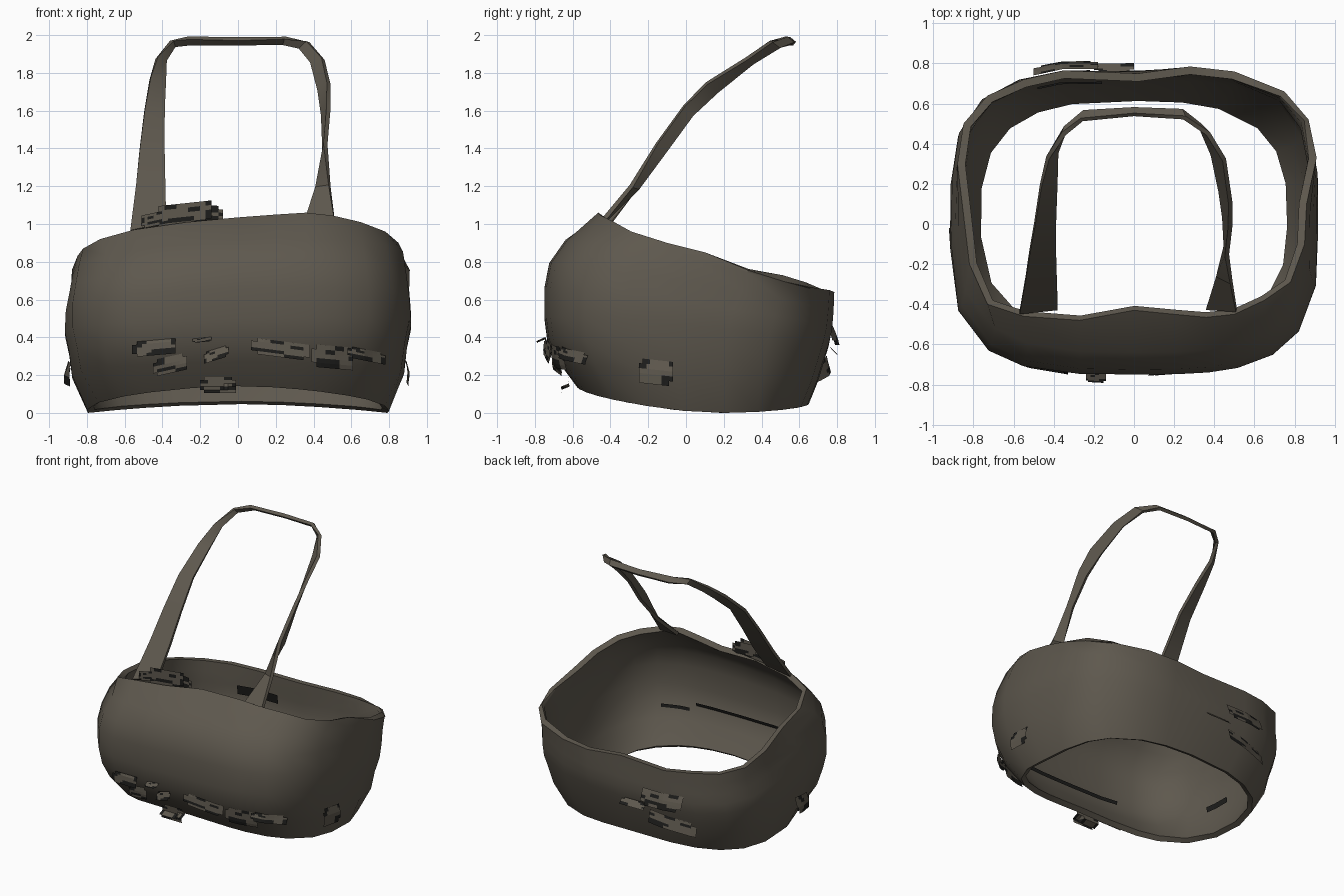
import bpy, bmesh, math, random
from mathutils import Vector
from mathutils.bvhtree import BVHTree

random.seed(7)


def material(name, col):
    m = bpy.data.materials.new(name)
    m.diffuse_color = (*col, 1)
    return m


cloth = material("taupe cloth", (0.112, 0.098, 0.076))
dark = material("dark scrap", (0.012, 0.012, 0.011))


def make(name, verts, faces, thick=0.0, offset=-1.0, smooth=True):
    me = bpy.data.meshes.new(name)
    me.from_pydata(verts, [], faces)
    ob = bpy.data.objects.new(name, me)
    bpy.context.collection.objects.link(ob)
    me.materials.append(cloth)
    me.materials.append(dark)
    bpy.ops.object.select_all(action='DESELECT')
    ob.select_set(True)
    bpy.context.view_layer.objects.active = ob
    if thick:
        s = ob.modifiers.new("thickness", 'SOLIDIFY')
        s.thickness, s.offset = thick, offset
        bpy.ops.object.modifier_apply(modifier=s.name)
    if smooth:
        bpy.ops.object.shade_smooth_by_angle(angle=math.radians(40))
    return ob


# Body: wavy top rim, then rounded-box rings lofted down to the hem
rim = [(0.0, -0.43, 1.035), (0.2, -0.45, 1.05), (0.36, -0.465, 1.06), (0.5, -0.45, 1.045),
       (0.65, -0.38, 1.01), (0.78, -0.29, 0.96), (0.85, -0.1, 0.90), (0.86, 0.1, 0.85),
       (0.91, 0.33, 0.755), (0.87, 0.52, 0.695), (0.75, 0.66, 0.665), (0.5, 0.76, 0.65),
       (0.28, 0.785, 0.64), (0.02, 0.75, 0.65), (-0.35, 0.765, 0.64), (-0.55, 0.72, 0.655),
       (-0.73, 0.64, 0.665), (-0.85, 0.5, 0.695), (-0.88, 0.3, 0.755), (-0.85, 0.05, 0.83),
       (-0.82, -0.2, 0.87), (-0.73, -0.4, 0.92), (-0.55, -0.46, 0.97), (-0.27, -0.48, 1.01)]
# ring: half width, front y, back y, front z, side z, back z, squareness, share of rim shape
rings = [(0.89, -0.64, 0.775, 0.91, 0.745, 0.565, 3.2, 0.9),
         (0.905, -0.725, 0.775, 0.79, 0.65, 0.49, 3.3, 0.6),
         (0.92, -0.75, 0.77, 0.66, 0.55, 0.42, 3.4, 0.3),
         (0.92, -0.75, 0.755, 0.50, 0.44, 0.35, 3.4, 0.1),
         (0.895, -0.735, 0.73, 0.385, 0.33, 0.27, 3.4, 0),
         (0.88, -0.675, 0.70, 0.27, 0.20, 0.17, 3.2, 0),
         (0.80, -0.58, 0.65, 0.15, 0.015, 0.055, 2.8, 0)]
N = len(rim)
body_v = [Vector(p) for p in rim]
for i, (hx, yf, yb, zf, zs, zb, n, keep) in enumerate(rings):
    for x, y, z in rim:
        a = math.atan2((y - 0.15) / 0.62, x / 0.88)
        c, s = math.cos(a), math.sin(a)
        r = (abs(c) ** n + abs(s) ** n) ** (-1 / n)
        pz = zs + s * (zb - zf) / 2 + s * s * ((zb + zf) / 2 - zs)
        pz += 0.05 * x * (1 - i / 6)
        p = Vector((hx * r * c, (yf + yb) / 2 + (yb - yf) / 2 * r * s, max(pz, 0.0)))
        k = keep * min(1, max(0, (y + 0.1) / 0.4))  # the back keeps the outline of the rim
        p.x += (x - p.x) * k
        p.y += (y - p.y) * k
        body_v.append(p)
low = min(v.z for v in body_v)
for v in body_v[-N:]:
    v.z -= low
body_f = []
for k in range(len(rings)):
    for j in range(N):
        b = (j + 1) % N
        body_f.append((k * N + j, (k + 1) * N + j, (k + 1) * N + b, k * N + b))
make("bodice", body_v, body_f, 0.04)
tree = BVHTree.FromPolygons(body_v, body_f)

# Neck strap: one ribbon between an outer and an inner edge, twisted on the right
outer = [(-0.57, -0.44, 0.96), (-0.54, -0.27, 1.2), (-0.52, -0.14, 1.4), (-0.495, 0.0, 1.6),
         (-0.465, 0.19, 1.77), (-0.43, 0.33, 1.88), (-0.35, 0.45, 1.97), (-0.26, 0.52, 1.985),
         (0.0, 0.545, 1.98), (0.25, 0.53, 1.985), (0.37, 0.45, 1.965), (0.45, 0.32, 1.875),
         (0.48, 0.11, 1.745), (0.48, -0.01, 1.625), (0.463, -0.155, 1.425), (0.485, -0.29, 1.2),
         (0.51, -0.43, 1.03)]
inner = [(-0.38, -0.42, 1.0), (-0.385, -0.26, 1.2), (-0.39, -0.12, 1.4), (-0.39, 0.025, 1.6),
         (-0.385, 0.21, 1.75), (-0.385, 0.36, 1.86), (-0.34, 0.48, 1.94), (-0.25, 0.56, 1.955),
         (0.0, 0.575, 1.955), (0.24, 0.565, 1.955), (0.33, 0.49, 1.93), (0.39, 0.35, 1.85),
         (0.43, 0.165, 1.70), (0.45, 0.035, 1.575), (0.457, -0.105, 1.385), (0.415, -0.255, 1.19),
         (0.36, -0.42, 1.03)]
M = len(outer)
make("neck_strap", outer + inner, [(i, i + 1, M + i + 1, M + i) for i in range(M - 1)], 0.024, 0)


# Ragged scraps: stepped plates that slant out of the cloth, lower edge outside
def scrap(name, u0, u1, z0, z1, side, tilt=0.0, flat=None, cols=9, rows=5):
    """side: outward direction; u runs across it; flat fixes the depth of an upright plate."""
    out = Vector(side)
    across = Vector((abs(out.y), abs(out.x), 0))

    def surface(u, z):
        hit = tree.ray_cast(across * u + Vector((0, 0, z)) + out * 2, -out)[0]
        return hit.dot(out) if hit and hit.dot(out) > 0.3 else None

    verts, faces, tones = [], [], []
    for r in range(rows + 1):
        for c in range(cols + 1):
            u = u0 + (u1 - u0) * c / cols
            z = z0 + (z1 - z0) * r / rows + tilt * (c / cols - 0.5)
            d = flat
            if d is None:
                d = surface(u, z) or surface(u, z + 0.06) or 0.6
                d += 0.06 - 0.052 * r / rows
            verts.append(across * u + Vector((0, 0, z)) + out * d)
    for r in range(rows):
        end = r in (0, rows - 1)
        lo, hi = (random.choice((0, 1)), cols - random.choice((0, 1))) if end else (0, cols)
        spot = random.randrange(cols - 2)  # dark runs in the lower rows and along the top
        for c in range(lo, hi):
            a = r * (cols + 1) + c
            quad = (a, a + 1, a + cols + 2, a + cols + 1)
            faces.append(quad if out.y < 0 or out.x > 0 else quad[::-1])
            run = spot <= c <= spot + (4 if r < 2 else 1) and r != 2
            tones.append(1 if run or (c in (lo, hi - 1) and random.random() < 0.25) else 0)
    ob = make(name, verts, faces, smooth=False)
    for f, t in zip(ob.data.polygons, tones):
        f.material_index = t


F, B, R, L = (0, -1, 0), (0, 1, 0), (1, 0, 0), (-1, 0, 0)
scraps = [(-0.56, -0.33, 0.305, 0.385, F, 0.02), (-0.45, -0.27, 0.21, 0.30, F, 0.04),
          (-0.20, -0.01, 0.105, 0.19, F, 0.0), (-0.24, -0.14, 0.375, 0.397, F, 0.01),
          (-0.18, -0.05, 0.28, 0.34, F, 0.04), (0.07, 0.38, 0.295, 0.38, F, -0.04),
          (0.39, 0.61, 0.235, 0.355, F, -0.02), (0.58, 0.78, 0.275, 0.335, F, -0.04),
          (-0.25, -0.07, 0.15, 0.28, R, -0.02), (-0.20, -0.02, 0.15, 0.27, L, 0.02),
          (-0.50, -0.18, 0.36, 0.47, B, 0.0), (-0.57, -0.22, 0.19, 0.28, B, 0.05),
          (-0.20, 0.0, 0.31, 0.35, B, 0.0)]
for i, s in enumerate(scraps):
    scrap("cloth_scrap_%d" % (i + 1), *s)

# Dark upper edges of the scraps showing on the inner wall
slits = [(-0.40, 0.38, 0.40, F, 0.012), (0.42, 0.62, 0.36, F, 0.012),
         (-0.48, -0.16, 0.48, B, 0.035), (-0.20, 0.0, 0.30, L, 0.02)]
for i, (u0, u1, z, side, half) in enumerate(slits):
    out = Vector(side)
    across = Vector((abs(out.y), abs(out.x), 0))
    verts = []
    for c in range(7):
        for dz in (-half, half):
            p = across * (u0 + (u1 - u0) * c / 6) + Vector((0, 0, z + dz))
            verts.append(tree.ray_cast(p + out * 2, -out)[0] - out * (0.055 + 0.01 * (dz > 0)))
    ob = make("inner_edge_%d" % (i + 1), verts,
              [(2 * c, 2 * c + 1, 2 * c + 3, 2 * c + 2) for c in range(6)], smooth=False)
    for f in ob.data.polygons:
        f.material_index = 1

# Flat scraps standing along the front rim
for i, (a, b, z0, z1, d) in enumerate([(-0.51, -0.37, 0.99, 1.06, 0.455), (-0.42, -0.14, 0.99, 1.11, 0.45),
                                       (-0.28, -0.08, 1.01, 1.10, 0.44)]):
    scrap("rim_scrap_%d" % (i + 1), a, b, z0, z1, F, 0.03 if i < 2 else -0.01, d)
